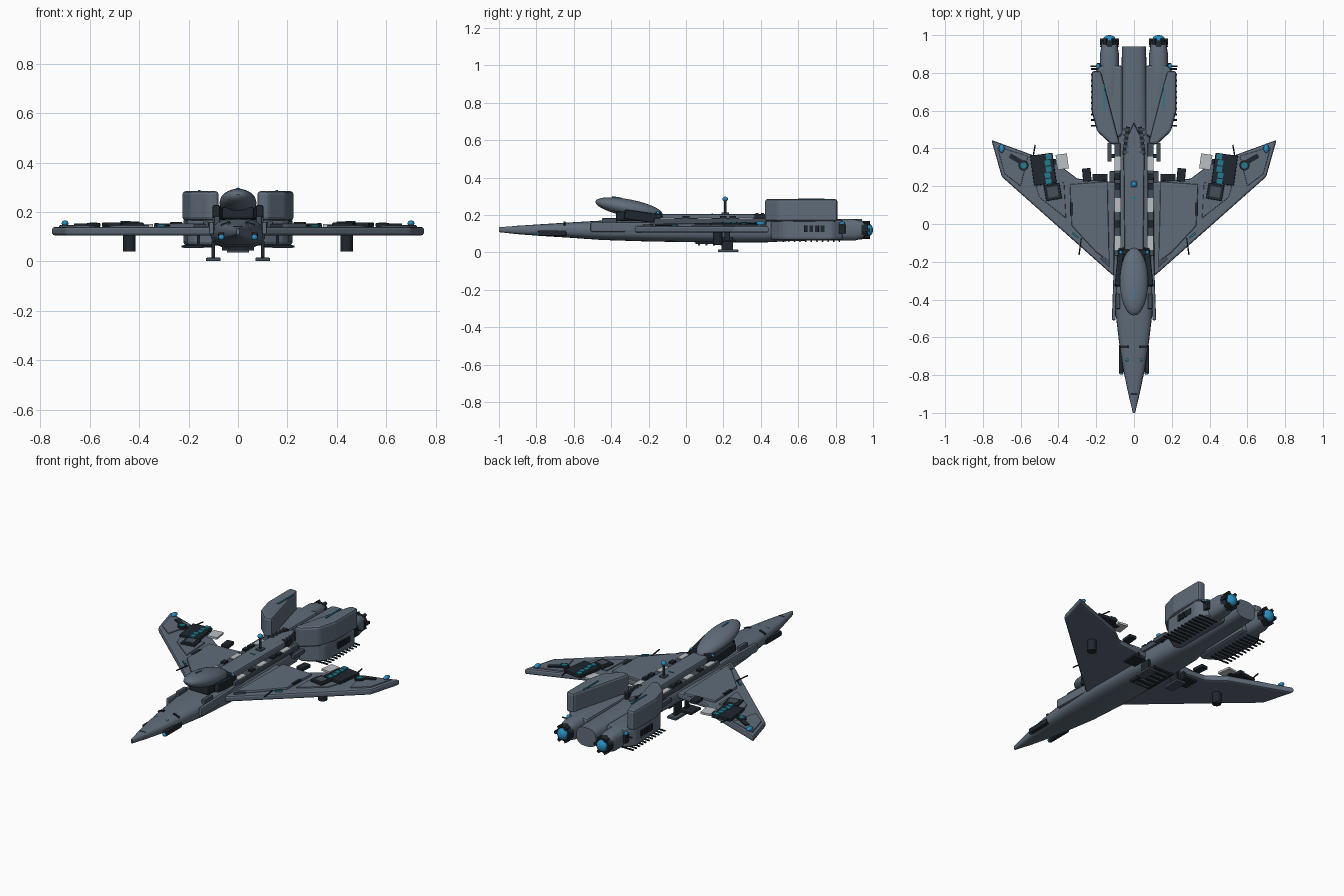
import bpy, bmesh, math
from mathutils import Matrix, Vector, Euler

cube = bpy.data.objects.get("Cube")
if cube:
    bpy.data.objects.remove(cube, do_unlink=True)


def material(name, rgb):
    m = bpy.data.materials.new(name)
    m.use_nodes = True
    m.diffuse_color = (*rgb, 1)
    bsdf = m.node_tree.nodes["Principled BSDF"]
    bsdf.inputs["Base Color"].default_value = (*rgb, 1)
    bsdf.inputs["Roughness"].default_value = 0.6
    return m


HULL = material("slate hull", (0.115, 0.15, 0.195))
TRIM = material("deep slate", (0.06, 0.08, 0.105))
DARK = material("charcoal", (0.014, 0.02, 0.027))
PALE = material("pale grey", (0.5, 0.53, 0.55))
BLUE = material("bright blue", (0.02, 0.27, 0.53))
TEAL = material("teal", (0.015, 0.2, 0.28))


def finish(name, bm, mat, bevel=0, smooth=False, mirror=False):
    """Store the mesh as one object, plus its twin on the other side."""
    for side in ((1, -1) if mirror else (1,)):
        b = bm.copy()
        b.transform(Matrix.Scale(side, 4, Vector((1, 0, 0))))
        bmesh.ops.recalc_face_normals(b, faces=b.faces)
        me = bpy.data.meshes.new(name)
        b.to_mesh(me)
        b.free()
        me.materials.append(mat)
        label = name if not mirror else ("left_" if side > 0 else "right_") + name
        ob = bpy.data.objects.new(label, me)
        bpy.context.collection.objects.link(ob)
        if bevel:
            mod = ob.modifiers.new("soft edges", "BEVEL")
            mod.width, mod.segments, mod.limit_method = bevel, 2, "ANGLE"
        if smooth:
            bpy.ops.object.select_all(action="DESELECT")
            ob.select_set(True)
            bpy.context.view_layer.objects.active = ob
            bpy.ops.object.shade_smooth_by_angle(angle=math.radians(40))
    bm.free()


def place(loc, size=(1, 1, 1), rot=(0, 0, 0)):
    turn = Euler([math.radians(a) for a in rot]).to_matrix().to_4x4()
    return Matrix.Translation(loc) @ turn @ Matrix.Diagonal((*size, 1))


def box(name, loc, size, mat, rot=(0, 0, 0), bevel=0, mirror=True):
    bm = bmesh.new()
    bmesh.ops.create_cube(bm, size=1, matrix=place(loc, size, rot))
    finish(name, bm, mat, bevel, mirror=mirror)


def rod(name, loc, r, length, mat, rot=(0, 0, 0), r2=None, mirror=True, sides=16):
    bm = bmesh.new()
    bmesh.ops.create_cone(bm, cap_ends=True, segments=sides, radius1=r,
                          radius2=r if r2 is None else r2, depth=length,
                          matrix=place(loc, rot=rot))
    finish(name, bm, mat, smooth=True, mirror=mirror)


def ball(name, loc, size, mat, rot=(0, 0, 0), mirror=True):
    bm = bmesh.new()
    bmesh.ops.create_uvsphere(bm, u_segments=24, v_segments=14, radius=1,
                              matrix=place(loc, size, rot))
    finish(name, bm, mat, smooth=True, mirror=mirror)


def prism(name, outline, z0, z1, mat, bevel=0, mirror=True):
    bm = bmesh.new()
    base = bm.faces.new([bm.verts.new((x, y, z0)) for x, y in outline])
    top = bmesh.ops.extrude_face_region(bm, geom=[base])["geom"]
    for v in top:
        if isinstance(v, bmesh.types.BMVert):
            v.co.z = z1
    finish(name, bm, mat, bevel, mirror=mirror)


def loft(name, stations, mat, x=0, power=0.7, mirror=False, sides=24):
    """Skin of rounded sections given as (y, half width, bottom, top)."""
    bm = bmesh.new()
    rings = []
    for y, w, lo, hi in stations:
        ring = []
        for i in range(sides):
            a = math.tau * i / sides
            c, s = math.cos(a), math.sin(a)
            px = math.copysign(abs(c) ** power, c) * w
            pz = math.copysign(abs(s) ** power, s) * (hi - lo) / 2
            ring.append(bm.verts.new((x + px, y, (lo + hi) / 2 + pz)))
        rings.append(ring)
    for a, b in zip(rings, rings[1:]):
        for i in range(sides):
            j = (i + 1) % sides
            bm.faces.new((a[i], a[j], b[j], b[i]))
    bm.faces.new(rings[0])
    bm.faces.new(rings[-1])
    finish(name, bm, mat, smooth=True, mirror=mirror)


# Fuselage and spine
loft("fuselage", [(-1, .006, .108, .134), (-.9, .03, .097, .142), (-.78, .055, .088, .15),
                  (-.62, .08, .078, .16), (-.45, .1, .066, .17), (-.2, .112, .058, .175),
                  (.1, .108, .053, .175), (.42, .1, .053, .175), (.55, .07, .06, .18),
                  (.94, .064, .068, .178)], HULL)
prism("spine", [(-.05, -.14), (.05, -.14), (.055, .36), (.035, .46), (0, .54),
                (-.035, .46), (-.055, .36)], .16, .205, HULL, .008, mirror=False)
box("spine_groove", (.042, .44, .185), (.02, .15, .04), DARK, rot=(0, 0, 8))
for i in range(5):
    box("spine_rib", (.042, .38 + i * .03, .192), (.026, .012, .036), TRIM, rot=(0, 0, 8))
box("spine_stripe", (0, .14, .206), (.03, .008, .004), TEAL, mirror=False)
box("side_strake", (.1, -.3, .135), (.02, .42, .05), HULL, rot=(0, 0, 2), bevel=.006)
box("shoulder_rail", (.088, .13, .168), (.032, .6, .03), TRIM, bevel=.005)
for y in (-.1, .1, .32):
    box("pale_hatch", (.086, y, .184), (.032, .075, .006), PALE)
for y in (0, .2, .25):
    box("shoulder_block", (.09, y, .185), (.024, .035, .016), DARK)

# Cockpit pod and its cradle
ball("canopy", (0, -.305, .237), (.075, .183, .046), HULL, rot=(-11, 0, 0), mirror=False)
box("canopy_stripe", (0, -.37, .2935), (.006, .05, .006), BLUE, rot=(-8, 0, 0), mirror=False)
box("canopy_cradle", (0, -.25, .185), (.13, .25, .05), DARK, rot=(-5, 0, 0), bevel=.01, mirror=False)
box("cradle_arm", (.078, -.23, .19), (.03, .2, .05), DARK, rot=(-8, 0, 6), bevel=.006)
box("cradle_foot", (.085, -.41, .165), (.024, .08, .035), TRIM, bevel=.005)
box("cradle_back", (0, -.15, .195), (.15, .03, .04), DARK, bevel=.005, mirror=False)
ball("cradle_light", (.07, -.15, .21), (.01, .01, .01), BLUE)

# Nose intakes and lights
box("nose_intake", (.068, -.715, .103), (.024, .15, .03), DARK, bevel=.005)
ball("nose_light", (.067, -.788, .098), (.012, .01, .012), BLUE)
ball("nose_dot", (.035, -.72, .148), (.009, .009, .006), TEAL)
box("nose_band", (0, -.9, .141), (.035, .008, .004), DARK, mirror=False)
box("nose_vent", (.05, -.65, .153), (.04, .012, .01), DARK, rot=(0, 20, 0))

# Main wings with raised panels
prism("wing", [(.08, -.29), (.12, -.265), (.7, .25), (.755, .445), (.4, .315), (.3, .24),
               (.08, .22)], .105, .14, HULL, .01)
prism("inner_panel", [(.13, -.2), (.2, -.15), (.33, -.01), (.34, .21), (.14, .225)],
      .13, .153, HULL, .006)
prism("outer_panel", [(.6, .2), (.685, .265), (.725, .41), (.56, .36)], .13, .147, HULL, .004)
prism("middle_panel", [(.36, .03), (.5, .14), (.52, .2), (.37, .22)], .13, .147, HULL, .004)
prism("root_flap", [(.13, -.23), (.18, -.185), (.13, -.14)], .13, .15, TRIM)

# Equipment on the wings
box("equipment_slab", (.48, .29, .148), (.12, .16, .02), DARK, rot=(0, 0, -8), bevel=.004)
for i in range(5):
    box("teal_cell", (.452 + .006 * (i % 2), .225 + i * .033, .16), (.03, .028, .007), TEAL,
        rot=(0, 0, -8))
box("pale_plate", (.38, .33, .145), (.06, .08, .012), PALE, rot=(0, 0, -8))
box("pale_bracket", (.41, .33, .143), (.04, .03, .01), DARK)
box("service_box", (.43, .17, .148), (.085, .085, .018), DARK, rot=(0, 0, -10), bevel=.004)
box("service_lid", (.43, .17, .159), (.055, .055, .006), TRIM, rot=(0, 0, -10))
rod("sensor_ring", (.585, .31, .147), .027, .016, DARK)
rod("sensor_disc", (.585, .31, .156), .017, .005, TEAL)
box("sensor_arm", (.61, .335, .148), (.11, .025, .012), DARK, rot=(0, 0, 30))
box("inner_box", (.25, .26, .15), (.045, .07, .02), DARK, rot=(0, 0, -5), bevel=.004)
box("inner_latch", (.33, .08, .15), (.015, .07, .012), DARK)
box("edge_light", (.31, -.06, .144), (.04, .01, .012), TEAL, rot=(0, 0, 40))
rod("edge_antenna", (.285, -.12, .145), .004, .09, DARK, rot=(90, 0, 8), sides=6)
rod("rear_antenna", (.53, .38, .15), .004, .08, DARK, rot=(90, 0, 10), sides=6)
rod("tip_post", (.7, .395, .145), .012, .02, DARK)
ball("tip_light", (.7, .4, .154), (.014, .024, .012), BLUE)
rod("underwing_canister", (.44, .17, .075), .025, .07, DARK)

# Mast and loose rails by the hull
rod("mast", (0, .21, .24), .007, .09, DARK, mirror=False)
ball("mast_light", (0, .21, .285), (.015, .015, .013), BLUE, mirror=False)
box("mast_base", (0, .21, .206), (.035, .04, .012), TRIM, mirror=False)
box("stub_rail", (.13, .38, .15), (.022, .1, .025), TRIM, bevel=.004)
box("rail_link", (.11, .36, .15), (.04, .02, .015), DARK)

# Landing skids and belly gear
box("skid", (.1, .225, .008), (.06, .11, .014), TRIM, bevel=.004)
box("skid_leg", (.1, .22, .045), (.014, .06, .075), DARK)
box("belly_bar", (.18, .22, .06), (.08, .09, .012), DARK)
box("belly_bar_hanger", (.16, .22, .085), (.012, .03, .05), DARK)
box("belly_grate", (0, .15, .052), (.13, .2, .016), DARK, mirror=False)
for i in range(5):
    box("grate_slat", (0, .07 + i * .04, .042), (.09, .012, .012), TRIM, mirror=False)

# Engine pods
prism("pod_shell", [(.06, .47), (.1, .45), (.18, .5), (.205, .53), (.222, .78), (.18, .84),
                    (.06, .84)], .065, .175, HULL, .014)
loft("engine_barrel", [(.5, .04, .07, .165), (.7, .05, .062, .178), (.9, .05, .062, .178),
                       (.95, .042, .075, .165)], HULL, x=.13, mirror=True)
prism("fin", [(.075, .425), (.12, .42), (.195, .49), (.225, .6), (.225, .81), (.175, .81)],
      .165, .285, HULL, .014)
box("fin_stripe", (.157, .67, .286), (.009, .14, .006), TEAL)
for i in range(4):
    box("pod_window", (.2165, .64 + i * .03, .125), (.012, .02, .035), DARK, rot=(0, 0, -4))
for i in range(11):
    rod("pod_spike", (.168, .52 + i * .03, .06), .005, .12, DARK, rot=(0, 90, 0), sides=6)
box("pod_clamp", (.188, .835, .125), (.02, .035, .05), DARK, bevel=.004)
ball("pod_light", (.19, .835, .155), (.01, .014, .01), BLUE)
rod("pod_pin", (.205, .835, .14), .004, .05, DARK, rot=(0, 90, 0), sides=6)

# Thrusters
rod("nozzle", (.13, .955, .12), .05, .035, DARK, rot=(-90, 0, 0), r2=.042)
for i in range(6):
    a = math.tau * i / 6
    box("nozzle_claw", (.13 + .043 * math.cos(a), .965, .12 + .043 * math.sin(a)),
        (.016, .035, .016), DARK, rot=(0, -math.degrees(a), 0))
ball("thruster_glow", (.13, .975, .12), (.034, .025, .034), BLUE)
